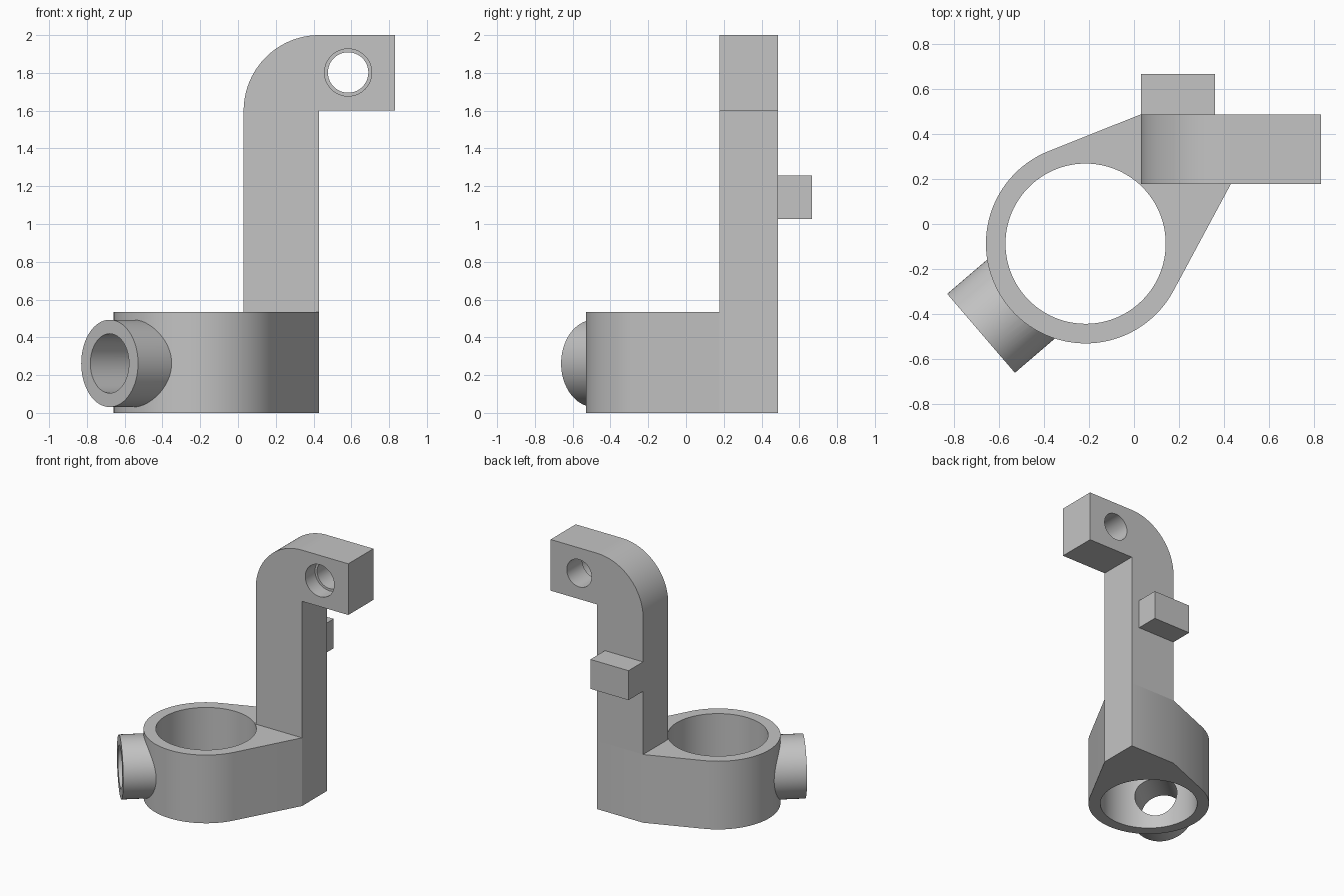
import bpy, bmesh
from math import sin, cos, acos, atan2, hypot, radians, pi
from mathutils import Matrix, Vector

cube = bpy.data.objects.get("Cube")
if cube:
    bpy.data.objects.remove(cube, do_unlink=True)

grey = bpy.data.materials.new("plain grey")
grey.use_nodes = True
COLOUR = (0.55, 0.55, 0.55, 1)
grey.diffuse_color = COLOUR
grey.node_tree.nodes["Principled BSDF"].inputs["Base Color"].default_value = COLOUR

CENTRE = Vector((-0.215, -0.0875, 0))
RING_R, BORE_R, BASE_H = 0.443, 0.356, 0.533
LEFT, RIGHT, FRONT, BACK = 0.03, 0.43, 0.177, 0.487   # arm footprint
TUBE_Z, TUBE_END = 0.262, 0.612
TUBE_DIR = Vector((-0.759, -0.651, 0)).normalized()


def make(name, bm):
    bmesh.ops.recalc_face_normals(bm, faces=bm.faces)
    mesh = bpy.data.meshes.new(name)
    bm.to_mesh(mesh)
    bm.free()
    mesh.materials.append(grey)
    ob = bpy.data.objects.new(name, mesh)
    bpy.context.collection.objects.link(ob)
    return ob


def prism(name, points, sweep):
    """Extrude a closed outline along a vector."""
    bm = bmesh.new()
    face = bm.faces.new([bm.verts.new(p) for p in points])
    out = bmesh.ops.extrude_face_region(bm, geom=[face], use_keep_orig=True)
    verts = [g for g in out["geom"] if isinstance(g, bmesh.types.BMVert)]
    bmesh.ops.translate(bm, verts=verts, vec=sweep)
    return make(name, bm)


def rod(name, start, end, radius, sides=96):
    """Cylinder between two points."""
    start, end = Vector(start), Vector(end)
    axis = end - start
    turn = axis.to_track_quat("Z", "Y").to_matrix().to_4x4()
    bm = bmesh.new()
    bmesh.ops.create_cone(bm, cap_ends=True, segments=sides, radius1=radius, radius2=radius,
                          depth=axis.length, matrix=Matrix.Translation((start + end) / 2) @ turn)
    return make(name, bm)


def activate(ob):
    bpy.ops.object.select_all(action="DESELECT")
    ob.select_set(True)
    bpy.context.view_layer.objects.active = ob


def combine(ob, other, operation):
    mod = ob.modifiers.new(operation, "BOOLEAN")
    mod.operation, mod.object, mod.solver = operation, other, "EXACT"
    activate(ob)
    bpy.ops.object.modifier_apply(modifier=mod.name)
    bpy.data.objects.remove(other, do_unlink=True)


def tangent(x, y, side):
    """Angle at which a line from (x, y) touches the ring."""
    dx, dy = x - CENTRE.x, y - CENTRE.y
    return atan2(dy, dx) + side * acos(RING_R / hypot(dx, dy))


# Clamp base: ring outline running tangentially into the arm footprint
a0 = tangent(LEFT, BACK, 1)
a1 = tangent(RIGHT, FRONT, -1) + 2 * pi
steps = 64
outline = [CENTRE + RING_R * Vector((cos(a), sin(a), 0))
           for a in (a0 + (a1 - a0) * i / steps for i in range(steps + 1))]
outline += [(RIGHT, FRONT, 0), (RIGHT, BACK, 0), (LEFT, BACK, 0)]
base = prism("clamp_base", outline, (0, 0, BASE_H))

# Side tube, main bore and the port joining them
hub = CENTRE + Vector((0, 0, TUBE_Z))
mouth = hub + TUBE_DIR * TUBE_END
combine(base, rod("side_tube", hub + TUBE_DIR * 0.3, mouth, 0.231), "UNION")
combine(base, rod("bore", CENTRE - Vector((0, 0, 0.2)), CENTRE + Vector((0, 0, 0.8)), BORE_R), "DIFFERENCE")
combine(base, rod("port", hub + TUBE_DIR * 0.1, mouth + TUBE_DIR * 0.1, 0.157), "DIFFERENCE")

# Upright arm with rounded elbow
bend, elbow_z = RIGHT - LEFT, 1.6
profile = [(LEFT, BASE_H), (RIGHT, BASE_H), (RIGHT, elbow_z), (0.83, elbow_z), (0.83, 2)]
profile += [(RIGHT + bend * cos(radians(t)), elbow_z + bend * sin(radians(t)))
            for t in range(90, 181, 3)]
arm = prism("upright_arm", [(x, FRONT, z) for x, z in profile], (0, BACK - FRONT, 0))

# Stepped hole through the arm end
hx, hz = 0.583, 1.802
combine(arm, rod("pin_hole", (hx, 0, hz), (hx, 0.7, hz), 0.107, 64), "DIFFERENCE")
combine(arm, rod("counterbore", (hx, 0, hz), (hx, FRONT + 0.12, hz), 0.125, 64), "DIFFERENCE")

# Block on the back of the arm
block = [(LEFT, 1.027), (0.36, 1.027), (0.36, 1.257), (LEFT, 1.257)]
peg = prism("rear_block", [(x, BACK, z) for x, z in block], (0, 0.18, 0))

for ob in (base, arm, peg):
    activate(ob)
    bpy.ops.object.shade_smooth_by_angle(angle=radians(25))
